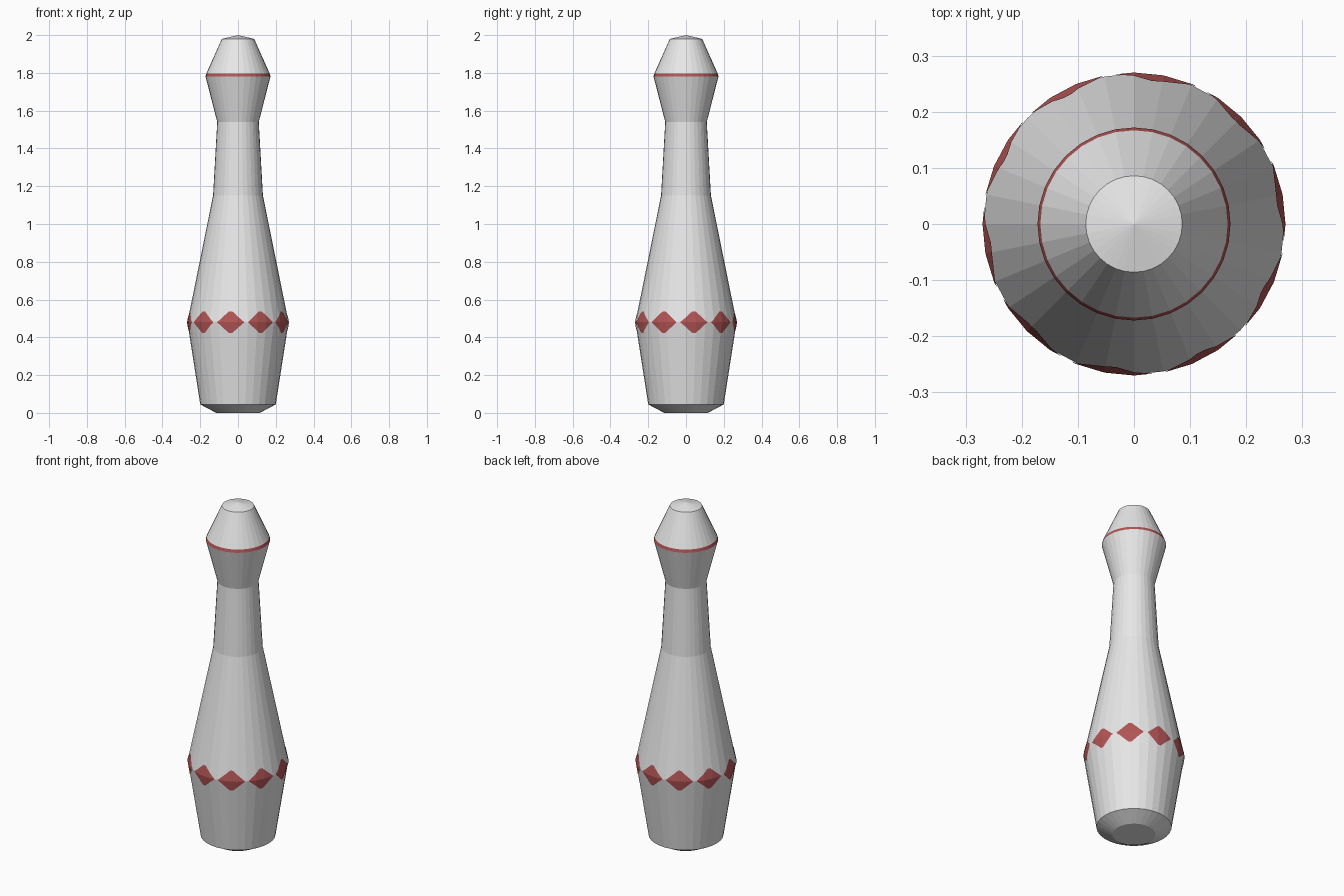
import bpy, bmesh, math

if "Cube" in bpy.data.objects:
    bpy.data.objects.remove(bpy.data.objects["Cube"])

SIDES = 32
STEP = 2 * math.pi / SIDES


def material(name, rgb):
    m = bpy.data.materials.new(name)
    m.diffuse_color = (*rgb, 1)
    m.use_nodes = True
    m.node_tree.nodes["Principled BSDF"].inputs["Base Color"].default_value = m.diffuse_color
    return m


white = material("off_white", (0.8, 0.8, 0.8))
red = material("dull_red", (0.45, 0.09, 0.09))

# Profile (radius, height) from base to crown
PROFILE = [(0.115, 0), (0.2, 0.045), (0.268, 0.48), (0.132, 1.15), (0.11, 1.54),
           (0.172, 1.781), (0.167, 1.798), (0.086, 1.98)]


def finish(name, bm, mats):
    bmesh.ops.recalc_face_normals(bm, faces=bm.faces)
    me = bpy.data.meshes.new(name)
    bm.to_mesh(me)
    bm.free()
    for m in mats:
        me.materials.append(m)
    ob = bpy.data.objects.new(name, me)
    bpy.context.collection.objects.link(ob)
    return ob


# Pin body: faceted lathe with a red ring around the head
bm = bmesh.new()
rings = [[bm.verts.new((r * math.cos(i * STEP), r * math.sin(i * STEP), z))
          for i in range(SIDES)] for r, z in PROFILE]
for a, b in zip(rings, rings[1:]):
    for i in range(SIDES):
        j = (i + 1) % SIDES
        f = bm.faces.new((a[i], a[j], b[j], b[i]))
        if 1.78 < f.calc_center_median().z < 1.798:
            f.material_index = 1
bm.faces.new(rings[0])
apex = bm.verts.new((0, 0, 2))
for i in range(SIDES):
    bm.faces.new((rings[-1][i], rings[-1][(i + 1) % SIDES], apex))
finish("pin_body", bm, [white, red])


def on_body(theta, z, lift=0.002):
    """Point just above the faceted belly at an angle and height."""
    (r0, z0), (r1, z1), (r2, z2) = PROFILE[1:4]
    if z < z1:
        r = r0 + (r1 - r0) * (z - z0) / (z1 - z0)
    else:
        r = r1 + (r2 - r1) * (z - z1) / (z2 - z1)
    off = theta % STEP - STEP / 2
    r = r * math.cos(STEP / 2) / math.cos(off) + lift
    return (r * math.cos(theta), r * math.sin(theta), z)


# Belt of ten thin diamonds, folded over the widest edge
MID, HALF_W, HALF_H = 0.48, math.radians(15.5), 0.058
bm = bmesh.new()
for k in range(10):
    c = math.radians(9.3 + 36 * k)
    cols = {c - HALF_W, c + HALF_W, c - 0.12 * HALF_W, c + 0.12 * HALF_W}
    first = math.ceil((c - HALF_W) / STEP)
    cols |= {i * STEP for i in range(first, first + 4) if abs(i * STEP - c) < HALF_W - 0.01}
    pts = []
    for t in sorted(cols):
        h = HALF_H * min(1, (1 - abs(t - c) / HALF_W) / 0.88)
        h = max(h, 0.002)
        pts.append([bm.verts.new(on_body(t, z)) for z in (MID - h, MID, MID + h)])
    for a, b in zip(pts, pts[1:]):
        for n in (0, 1):
            bm.faces.new((a[n], b[n], b[n + 1], a[n + 1]))
finish("diamond_belt", bm, [red])
